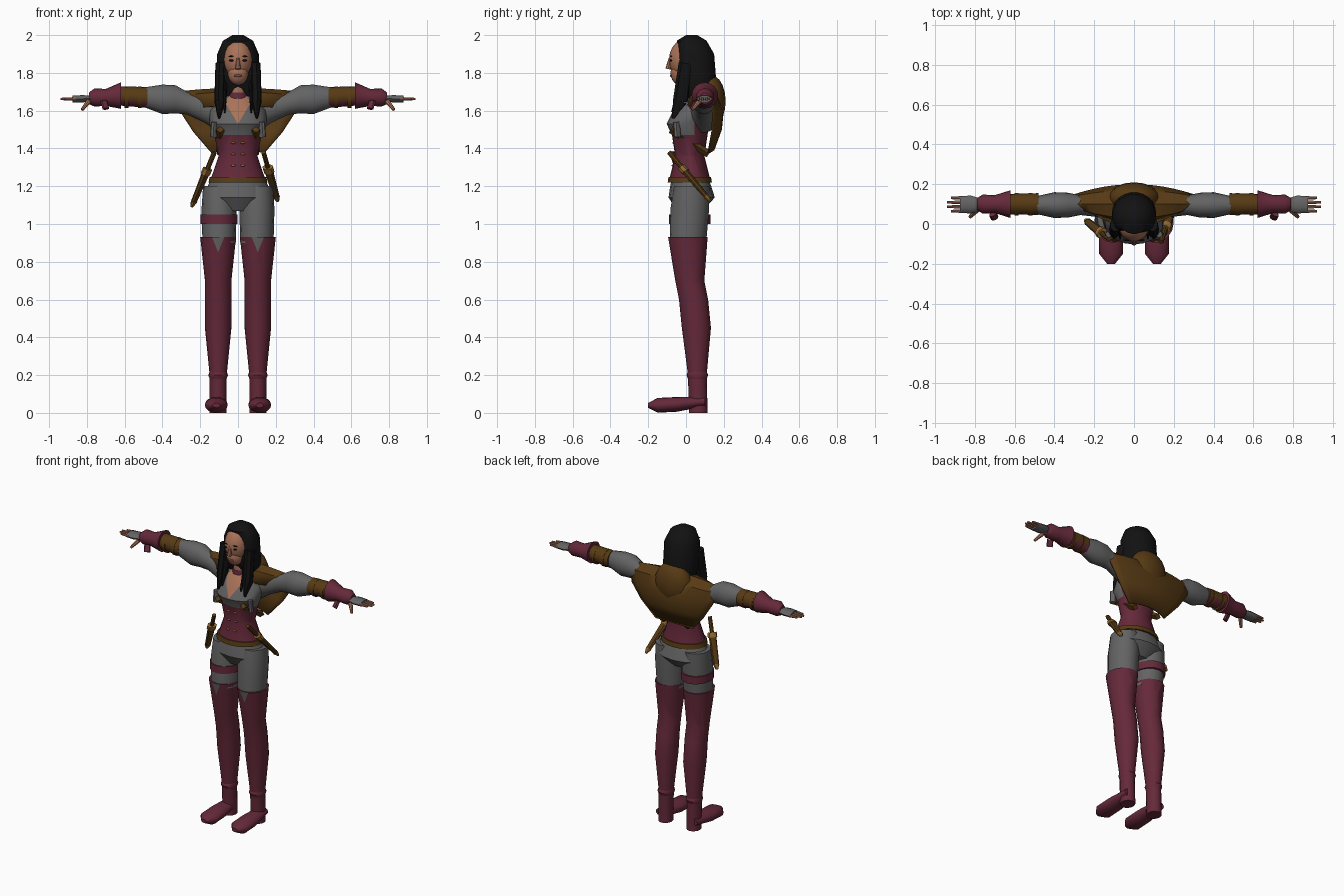
import bpy, bmesh
from math import sin, cos, pi
from mathutils import Vector

cube = bpy.data.objects.get("Cube")
if cube:
    bpy.data.objects.remove(cube)


def material(name, *rgb):
    mat = bpy.data.materials.new(name)
    mat.use_nodes = True
    mat.diffuse_color = (*rgb, 1)
    mat.node_tree.nodes["Principled BSDF"].inputs["Base Color"].default_value = (*rgb, 1)
    return mat


MAROON = material("maroon leather", .13, .022, .042)
GREY = material("grey cloth", .125, .125, .125)
BROWN = material("brown leather", .095, .042, .007)
SKIN = material("skin", .4, .17, .1)
HAIR = material("black hair", .006, .006, .006)
BRASS = material("brass", .3, .15, .03)
LIPS = material("lips", .24, .07, .06)
parts = []


def finish(name, bm, materials, mirror=False):
    """Turn a bmesh into an object, optionally mirrored to the other side."""
    bmesh.ops.recalc_face_normals(bm, faces=bm.faces)
    mesh = bpy.data.meshes.new(name)
    bm.to_mesh(mesh)
    bm.free()
    part = bpy.data.objects.new(name, mesh)
    bpy.context.collection.objects.link(part)
    for mat in materials:
        mesh.materials.append(mat)
    if mirror:
        part.modifiers.new("Mirror", 'MIRROR').use_mirror_merge = False
    parts.append(part)
    return part


def skin_rows(bm, rows, closed):
    """Bridge neighbouring rows of vertices; a closed skin also gets end caps."""
    for row, following in zip(rows, rows[1:]):
        count = len(row)
        for i in range(count if closed else count - 1):
            j = (i + 1) % count
            bm.faces.new((row[i], row[j], following[j], following[i]))
    if closed:
        bm.faces.new(rows[0])
        bm.faces.new(rows[-1])


def circle(sides):
    return [(cos(2 * pi * i / sides), sin(2 * pi * i / sides)) for i in range(sides)]


def loft(name, rings, *materials, axis='z', side=0, flat=1, sides=16,
         mirror=False, front_limit=None, cuts=(), rule=None):
    """Skin elliptical rings given as (position on axis, offset, radius)."""
    bm = bmesh.new()
    rows = []
    for position, offset, radius in rings:
        row = []
        for c, s in circle(sides):
            across, depth = side + radius * c, offset + radius * flat * s
            if front_limit:
                depth = max(depth, front_limit(position))
            place = {'x': (position, across, depth),
                     'y': (across, position, depth),
                     'z': (across, depth, position)}[axis]
            row.append(bm.verts.new(place))
        rows.append(row)
    skin_rows(bm, rows, True)
    for point, normal in cuts:
        geometry = bm.verts[:] + bm.edges[:] + bm.faces[:]
        bmesh.ops.bisect_plane(bm, geom=geometry, plane_co=point, plane_no=normal)
    bmesh.ops.recalc_face_normals(bm, faces=bm.faces)
    if rule:
        for face in bm.faces:
            face.normal_update()
            face.material_index = rule(face.calc_center_median(), face.normal)
    return finish(name, bm, materials, mirror)


def beam(name, start, end, mat, width, depth, taper=1, sides=8, mirror=False):
    """Straight elliptical rod between two points."""
    start, end = Vector(start), Vector(end)
    turn = (end - start).to_track_quat('Z', 'Y')
    bm = bmesh.new()
    rows = [[bm.verts.new(centre + turn @ Vector((width * k * c, depth * k * s, 0)))
             for c, s in circle(sides)] for centre, k in ((start, 1), (end, taper))]
    skin_rows(bm, rows, True)
    return finish(name, bm, [mat], mirror)


def ball(name, centre, size, mat, mirror=False):
    bm = bmesh.new()
    bmesh.ops.create_uvsphere(bm, u_segments=16, v_segments=10, radius=1)
    bmesh.ops.scale(bm, vec=size, verts=bm.verts)
    bmesh.ops.translate(bm, vec=centre, verts=bm.verts)
    return finish(name, bm, [mat], mirror)


# Boots with a pointed cloth notch cut into the front of the top
LEG_X = .105
notch_tip = Vector((LEG_X, 0, .85))


def notch_rule(centre, normal):
    above = centre - notch_tip
    return int(centre.y < 0 and normal.z < .5 and above.z > 2.5 * abs(above.x))


loft("boots", [(.93, .01, .095), (.7, .02, .07), (.6, .04, .07), (.45, .055, .07),
               (.2, .06, .045), (0, .065, .045)],
     MAROON, GREY, side=LEG_X, flat=1.1, mirror=True, rule=notch_rule,
     cuts=[(notch_tip, (slope, 0, 1)) for slope in (-2.5, 2.5)])
loft("boot_feet", [(.1, .06, .04), (-.05, .045, .06), (-.15, .04, .06), (-.2, .04, .02)],
     MAROON, axis='y', side=.115, flat=.65, mirror=True)
loft("boot_ankle_bands", [(.22, .06, .045), (.2, .06, .052), (.18, .06, .045)],
     MAROON, side=LEG_X, flat=1.1, mirror=True)

# Trousers and the strap on the right thigh
loft("thighs", [(1.2, .03, .085), (1.08, .02, .093), (.9, .01, .088)],
     GREY, side=.1, flat=1.1, mirror=True)
loft("hips", [(1.26, .02, .135), (1.2, .025, .16), (1.14, .03, .18), (1.07, .02, .1)],
     GREY, flat=.68)
loft("right_thigh_strap", [(1.05, .02, .098), (1, .02, .098)], MAROON, side=-.1, flat=1.12)

# Torso: corset, blouse and open neckline, divided by cut lines
neckline = Vector((0, 0, 1.53))
back_seam = Vector((0, .045, 0))


def torso_rule(centre, normal):
    if centre.y < 0 and abs(centre.x) < .6 * (centre.z - neckline.z):
        return 2
    return int(centre.z > 1.47 and centre.y < back_seam.y)


loft("torso", [(1.22, .02, .15), (1.36, .02, .103), (1.47, .02, .125), (1.53, .01, .15),
               (1.6, .045, .15), (1.66, .05, .1), (1.69, .05, .06)],
     MAROON, GREY, SKIN, flat=.75, sides=20, rule=torso_rule,
     cuts=[(back_seam, (0, 1, 0)), (neckline, (1, 0, .6)), (neckline, (1, 0, -.6))])
loft("belt", [(1.25, .02, .15), (1.22, .02, .156)], BROWN, flat=.75, sides=20)
for z, y in ((1.43, -.065), (1.37, -.06), (1.31, -.07)):
    ball("corset_buckles", (.025, y, z), (.012, .006, .006), BRASS, mirror=True)

# Neck with two chokers
loft("neck", [(1.56, .03, .06), (1.66, .03, .045), (1.78, .02, .045)], SKIN)
for z in (1.64, 1.68):
    loft("choker", [(z - .015, .03, .053), (z + .015, .03, .05)], MAROON)

# Head and face
ball("head", (0, 0, 1.87), (.08, .09, .11), SKIN)
ball("jaw", (0, -.03, 1.8), (.055, .052, .065), SKIN)
beam("nose", (0, -.083, 1.88), (0, -.095, 1.82), SKIN, .008, .008, taper=1.8)
ball("eyes", (.033, -.08, 1.866), (.014, .006, .006), HAIR, mirror=True)
ball("eyebrows", (.035, -.08, 1.888), (.018, .005, .003), HAIR, mirror=True)
ball("mouth", (0, -.078, 1.785), (.022, .007, .007), LIPS)


# Hair, held back around the face, with loose front locks
def hairline(z):
    if z > 1.95:
        return -1
    return -.035 if z > 1.7 else .025


loft("hair", [(2, .03, .03), (1.97, .03, .08), (1.9, .04, .11), (1.75, .05, .112),
              (1.65, .08, .1), (1.56, .1, .05)], HAIR, sides=22, front_limit=hairline)
beam("hair_locks", (.09, 0, 1.85), (.096, -.03, 1.65), HAIR, .03, .04, mirror=True)
beam("hair_lock_ends", (.096, -.03, 1.65), (.1, -.07, 1.56), HAIR, .03, .04, taper=.2, mirror=True)
beam("hair_inner_locks", (.07, -.01, 1.75), (.07, -.07, 1.59), HAIR, .015, .03, taper=.3, mirror=True)

# Shoulder cape: each row is height, depth and half width, its ends drawn in
bm = bmesh.new()
rows = []
for z, y, half in [(1.63, -.01, .2), (1.7, .03, .25), (1.72, .1, .29), (1.68, .17, .325),
                   (1.6, .2, .3), (1.5, .19, .235), (1.39, .15, .14)]:
    row = []
    for i in range(-6, 7):
        t = i / 6
        row.append(bm.verts.new((half * t, y + (.1 - y) * t * t / 2, z - .015 * t * t)))
    rows.append(row)
skin_rows(bm, rows, False)
cape = finish("shoulder_cape", bm, [BROWN])
cape.modifiers.new("Thickness", 'SOLIDIFY').thickness = .012
ball("lowered_hood", (0, .13, 1.65), (.13, .08, .14), BROWN)

# Arms: sleeves, bracers, glove cuffs and hands share one line
loft("sleeves", [(.1, 1.58, .08), (.18, 1.61, .06), (.27, 1.64, .05), (.33, 1.66, .062),
                 (.4, 1.66, .065), (.49, 1.67, .045)],
     GREY, axis='x', side=.095, flat=1.2, mirror=True)
loft("bracers", [(.48, 1.67, .055), (.66, 1.68, .05)], BROWN, MAROON, axis='x', side=.1,
     mirror=True, rule=lambda centre, normal: int(normal.z < -.3))
for x in (.51, .58):
    loft("bracer_straps", [(x, 1.67, .057), (x + .02, 1.67, .057)], BROWN,
         axis='x', side=.1, mirror=True)
loft("glove_cuffs", [(.62, 1.68, .07), (.7, 1.67, .045), (.76, 1.67, .048), (.79, 1.665, .03)],
     MAROON, axis='x', side=.1, mirror=True)
beam("cuff_tabs", (.71, .05, 1.65), (.7, .03, 1.61), MAROON, .02, .012, mirror=True)
loft("hands", [(.77, 1.665, .03), (.82, 1.663, .045), (.875, 1.662, .042)], GREY,
     axis='x', side=.098, flat=.45, sides=10, mirror=True)
for i in range(4):
    y = .065 + .022 * i
    tip = .92 if i in (0, 3) else .94
    beam("fingers", (.86, y, 1.662), (tip, y, 1.662), SKIN, .01, .01, taper=.6, mirror=True)
beam("thumbs", (.79, .07, 1.65), (.825, .035, 1.605), SKIN, .014, .014, taper=.6, mirror=True)

# Side straps and pouches
beam("side_straps", (.095, -.08, 1.5), (.09, .12, 1.37), BROWN, .022, .02, sides=4, mirror=True)
beam("side_pouches", (.125, -.05, 1.54), (.13, -.045, 1.46), GREY, .02, .016, mirror=True)

# Sheathed blades hanging from both hips
for label, top, tip in (("left", (.135, -.09, 1.38), (.21, .13, 1.12)),
                        ("right", (-.125, -.075, 1.38), (-.245, .02, 1.09))):
    top, tip = Vector(top), Vector(tip)
    guard, middle, throat, shoe = [top.lerp(tip, t) for t in (.3, .35, .4, .9)]
    beam(label + "_blade_grip", top, middle, BROWN, .013, .013)
    beam(label + "_blade_guard", guard, throat, BRASS, .03, .022)
    beam(label + "_sheath", middle, shoe, BROWN, .025, .018, taper=.75)
    beam(label + "_sheath_tip", shoe, tip, BRASS, .02, .016, taper=.4)

# Smooth shading with crisp creases
bpy.ops.object.select_all(action='DESELECT')
for part in parts:
    part.select_set(True)
bpy.context.view_layer.objects.active = parts[0]
bpy.ops.object.shade_smooth_by_angle(angle=.7)
